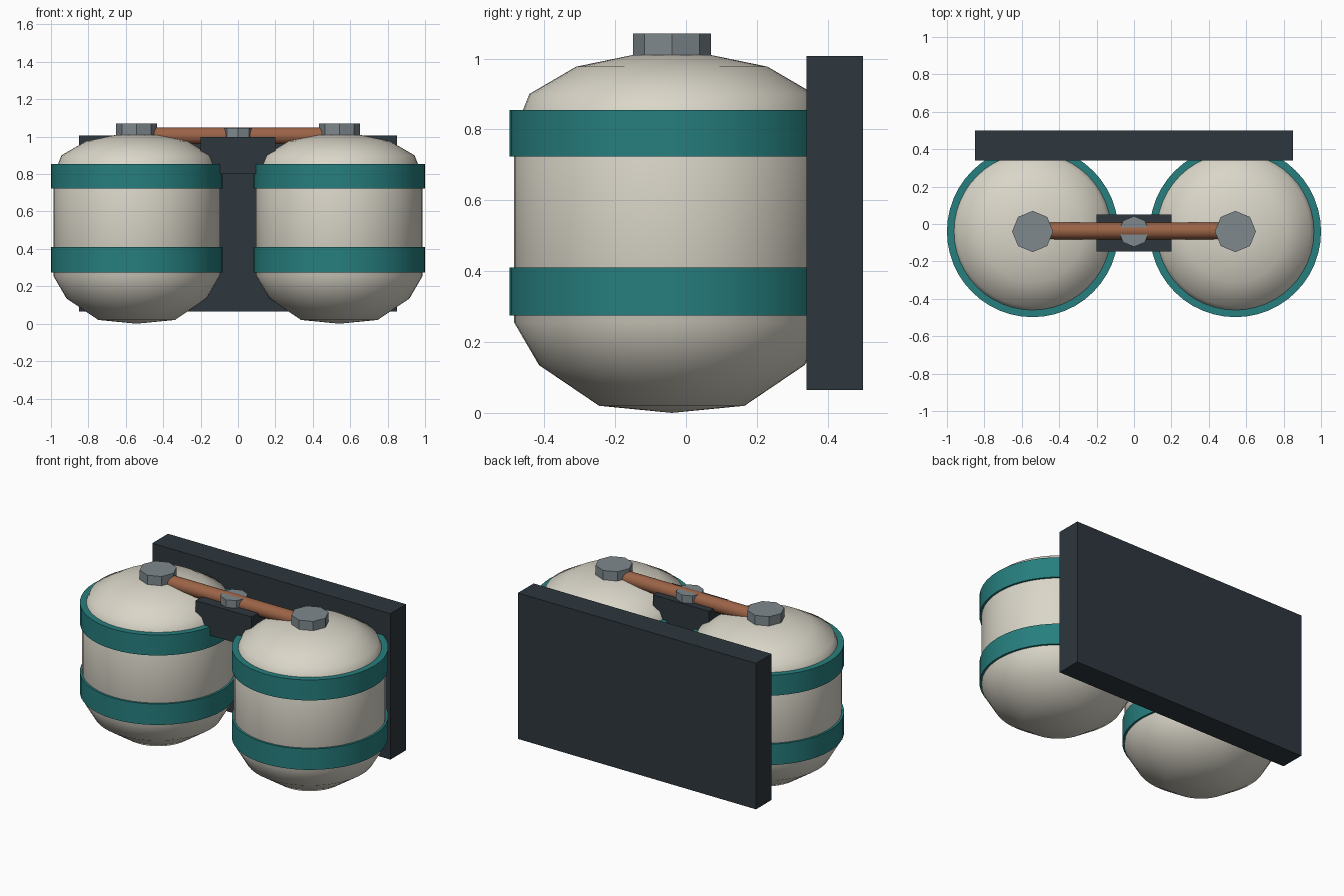
import bpy
import bmesh
from math import cos, sin, pi, radians

if "Cube" in bpy.data.objects:
    bpy.data.objects.remove(bpy.data.objects["Cube"])


def material(name, rgb):
    mat = bpy.data.materials.new(name)
    mat.use_nodes = True
    color = (*rgb, 1)
    mat.diffuse_color = color
    mat.node_tree.nodes["Principled BSDF"].inputs["Base Color"].default_value = color
    return mat


cream = material("cream enamel", (0.70, 0.67, 0.58))
teal = material("teal strap", (0.02, 0.21, 0.21))
charcoal = material("charcoal metal", (0.027, 0.038, 0.047))
copper = material("copper pipe", (0.33, 0.125, 0.062))
steel = material("grey steel", (0.21, 0.25, 0.27))

TANK_X, TANK_Y = 0.542, -0.04


def finish(obj, name, mat, smooth=None):
    obj.name = name
    obj.data.materials.append(mat)
    if smooth:
        bpy.ops.object.select_all(action='DESELECT')
        obj.select_set(True)
        bpy.context.view_layer.objects.active = obj
        bpy.ops.object.shade_smooth_by_angle(angle=radians(smooth))
    return obj


def box(name, low, high, mat):
    center = [(a + b) / 2 for a, b in zip(low, high)]
    bpy.ops.mesh.primitive_cube_add(size=1, location=center)
    obj = bpy.context.object
    obj.scale = [b - a for a, b in zip(low, high)]
    bpy.ops.object.transform_apply(location=False, rotation=False)
    return finish(obj, name, mat)


def cylinder(name, x, z0, z1, radius, sides, mat, smooth=None):
    bpy.ops.mesh.primitive_cylinder_add(vertices=sides, radius=radius, depth=z1 - z0,
                                        location=(x, TANK_Y, (z0 + z1) / 2))
    return finish(bpy.context.object, name, mat, smooth)


def lathe(name, x, profile, sides, mat):
    bm = bmesh.new()
    rings = [[bm.verts.new((r * cos(2 * pi * i / sides), r * sin(2 * pi * i / sides), z))
              for i in range(sides)] for r, z in profile]
    for lower, upper in zip(rings, rings[1:]):
        for i in range(sides):
            j = (i + 1) % sides
            bm.faces.new((lower[i], lower[j], upper[j], upper[i]))
    bm.faces.new(rings[-1])
    # Close the underside with a shallow point
    tip = bm.verts.new((0, 0, 0))
    for i in range(sides):
        bm.faces.new((tip, rings[0][(i + 1) % sides], rings[0][i]))
    mesh = bpy.data.meshes.new(name)
    bm.to_mesh(mesh)
    bm.free()
    obj = bpy.data.objects.new(name, mesh)
    bpy.context.collection.objects.link(obj)
    obj.location = (x, TANK_Y, 0)
    return finish(obj, name, mat, 45)


# Twin tanks with straps and caps
tank_profile = [(0.205, 0.02), (0.375, 0.135), (0.445, 0.255), (0.445, 0.79),
                (0.42, 0.855), (0.402, 0.9), (0.27, 0.977), (0.11, 1.01)]
for side, x in (("left", TANK_X), ("right", -TANK_X)):
    lathe(side + "_tank", x, tank_profile, 48, cream)
    cylinder(side + "_lower_strap", x, 0.275, 0.41, 0.458, 48, teal, 30)
    cylinder(side + "_upper_strap", x, 0.723, 0.855, 0.458, 48, teal, 30)
    cylinder(side + "_cap", x, 0.96, 1.07, 0.11, 8, steel)

# Mounting plate and the block between the tanks
box("back_plate", (-0.85, 0.34, 0.065), (0.85, 0.5, 1.007), charcoal)
box("valve_block", (-0.2, -0.147, 0.8), (0.2, 0.05, 0.997), charcoal)

# Connecting pipe and its central fitting
bpy.ops.mesh.primitive_cylinder_add(vertices=16, radius=0.045, depth=2 * TANK_X,
                                    location=(0, TANK_Y + 0.003, 1.005), rotation=(0, pi / 2, 0))
finish(bpy.context.object, "connecting_pipe", copper, 30)
cylinder("pipe_fitting", 0, 0.96, 1.046, 0.082, 8, steel)
